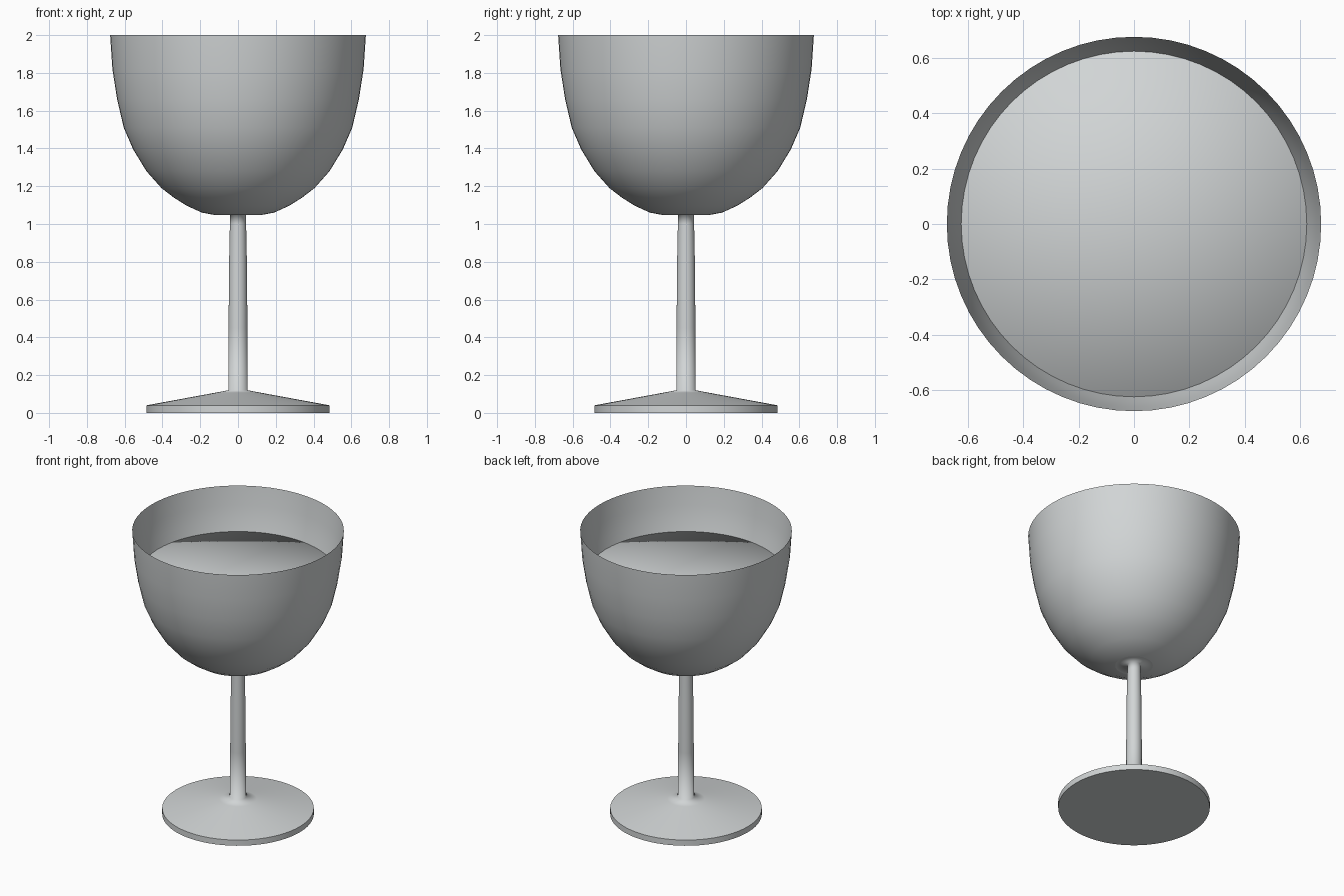
import bpy, bmesh
from math import cos, sin, pi, radians

cube = bpy.data.objects.get("Cube")
if cube:
    bpy.data.objects.remove(cube)

SIDES = 64

glass = bpy.data.materials.new("pale_grey")
glass.use_nodes = True
colour = (0.64, 0.665, 0.67, 1)
glass.diffuse_color = colour
glass.node_tree.nodes["Principled BSDF"].inputs["Base Color"].default_value = colour


def lathe(name, profile, crease=180):
    """Turn a (radius, height) profile around z; upward profiles face outward."""
    bm = bmesh.new()
    rings = [[bm.verts.new((r * cos(2 * pi * i / SIDES), r * sin(2 * pi * i / SIDES), z))
              for i in range(SIDES)] for r, z in profile]
    for low, high in zip(rings, rings[1:]):
        for i in range(SIDES):
            j = (i + 1) % SIDES
            bm.faces.new((low[i], low[j], high[j], high[i]))
    bmesh.ops.remove_doubles(bm, verts=bm.verts, dist=1e-5)
    mesh = bpy.data.meshes.new(name)
    bm.to_mesh(mesh)
    bm.free()
    mesh.materials.append(glass)
    obj = bpy.data.objects.new(name, mesh)
    bpy.context.collection.objects.link(obj)
    bpy.ops.object.select_all(action="DESELECT")
    obj.select_set(True)
    bpy.context.view_layer.objects.active = obj
    if crease < 180:
        bpy.ops.object.shade_smooth_by_angle(angle=radians(crease))
    else:
        bpy.ops.object.shade_smooth()
    return obj


# Foot: flat disc with a thin edge and a shallow cone on top
lathe("foot", [(0, 0), (0.485, 0), (0.485, 0.04), (0.12, 0.107)], crease=40)

# Stem, blending softly into the foot and into the bowl
lathe("stem", [(0.12, 0.107), (0.05, 0.12), (0.05, 0.45), (0.047, 0.8),
               (0.043, 1.0), (0.043, 1.05), (0.12, 1.047)])

# Bowl outside
lathe("bowl_outside", [(0.12, 1.047), (0.19, 1.06), (0.27, 1.096), (0.34, 1.14),
                       (0.405, 1.19), (0.485, 1.28), (0.555, 1.395), (0.605, 1.51),
                       (0.64, 1.66), (0.665, 1.82), (0.677, 2.0)])

# Bowl inside, meeting the outside in a thin rim
lathe("bowl_inside", [(0.677, 2.0), (0.661, 1.87), (0.643, 1.77), (0.625, 1.7)])

# Drink surface, its edge tucked into the wall
lathe("drink", [(0.635, 1.68), (0.625, 1.7), (0, 1.7)])
